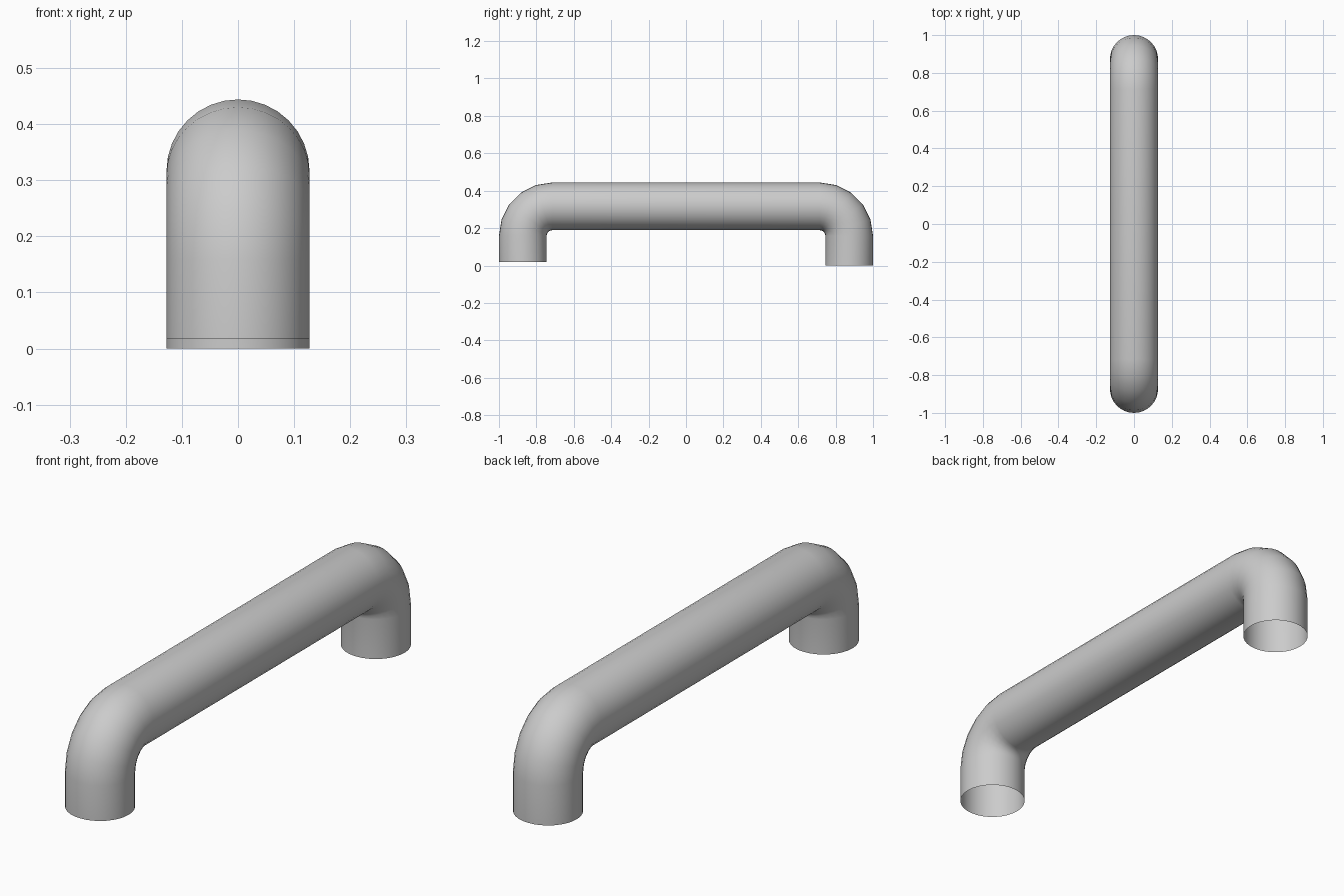
import bpy, bmesh
from math import sin, cos, pi

if "Cube" in bpy.data.objects:
    bpy.data.objects.remove(bpy.data.objects["Cube"])

R, SIDES, STEPS = 0.1275, 32, 5     # tube radius, sides, segments per bend
BEND, CY, CZ = 0.1575, 0.715, 0.159  # bend radius and centre

# Path in the YZ plane: (y, z, angle of the outward direction)
bend = [(CY + BEND * cos(a), CZ + BEND * sin(a), a)
        for a in (i * pi / 2 / STEPS for i in range(STEPS + 1))]
path = [(CY + BEND, 0.0, 0.0)] + bend
path += [(-y, z, pi - a) for y, z, a in reversed(bend)]
path += [(-CY - BEND, 0.018, pi)]    # front foot is slightly shorter

# Sweep a circle along the path, leaving both feet open
bm = bmesh.new()
rings = []
for y, z, a in path:
    ring = []
    for i in range(SIDES):
        t = 2 * pi * i / SIDES
        d = R * cos(t)
        ring.append(bm.verts.new((R * sin(t), y + d * cos(a), z + d * sin(a))))
    rings.append(ring)
for r0, r1 in zip(rings, rings[1:]):
    for i in range(SIDES):
        j = (i + 1) % SIDES
        bm.faces.new((r0[i], r0[j], r1[j], r1[i])).smooth = True
bmesh.ops.recalc_face_normals(bm, faces=bm.faces)

mesh = bpy.data.meshes.new("handle_tube")
bm.to_mesh(mesh)
bm.free()
bpy.context.collection.objects.link(bpy.data.objects.new("handle_tube", mesh))
